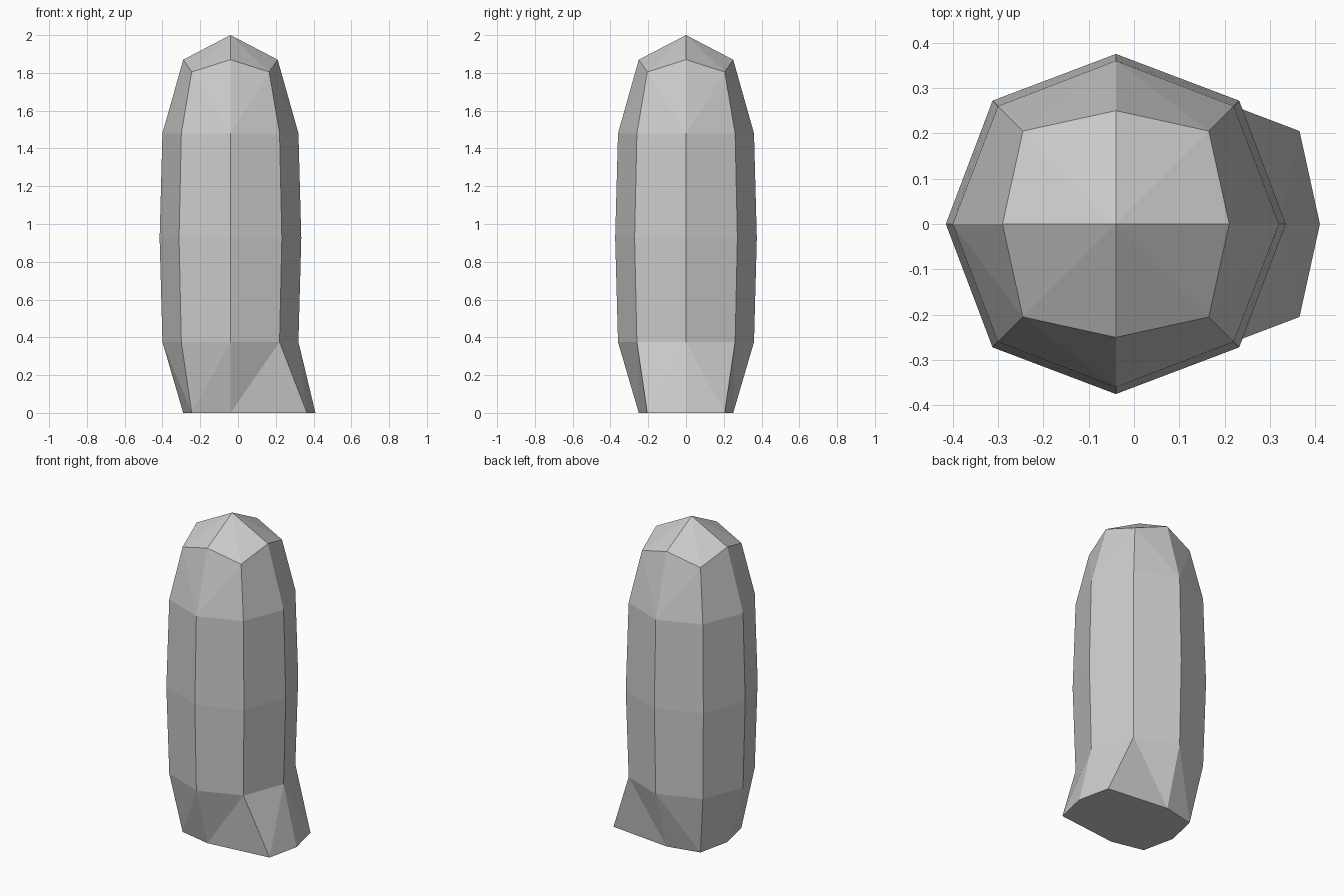
import bpy
import bmesh
from math import cos, sin, pi, sqrt

cube = bpy.data.objects.get("Cube")
if cube:
    bpy.data.objects.remove(cube, do_unlink=True)

CENTRE_X = -0.04
FLARE = 0.2
SIDES = 8

# Rings: axis radius, axis height, corner radius, corner height
RINGS = [
    (0.25, 0.0, 0.205 * sqrt(2), 0.0),
    (0.36, 0.375, 0.26 * sqrt(2), 0.375),
    (0.375, 0.925, 0.272 * sqrt(2), 0.925),
    (0.36, 1.48, 0.26 * sqrt(2), 1.48),
    (0.25, 1.87, 0.205 * sqrt(2), 1.805),
]

grey = bpy.data.materials.new("plain grey")
grey.use_nodes = True
colour = (0.6, 0.6, 0.6, 1.0)
grey.diffuse_color = colour
grey.node_tree.nodes["Principled BSDF"].inputs["Base Color"].default_value = colour

bm = bmesh.new()


def make_ring(axis_r, axis_z, corner_r, corner_z):
    ring = []
    for i in range(SIDES):
        r, z = (corner_r, corner_z) if i % 2 else (axis_r, axis_z)
        a = 2 * pi * i / SIDES
        ring.append(bm.verts.new((CENTRE_X + r * cos(a), r * sin(a), z)))
    return ring


def split_band(mid, end, flipped=()):
    """Join two rings with triangles that crease from each axis to its corners."""
    for i in range(SIDES):
        j = (i + 1) % SIDES
        axis, corner = (j, i) if i % 2 else (i, j)
        if i in flipped:
            axis, corner = corner, axis
        bm.faces.new((mid[axis], end[axis], end[corner]))
        bm.faces.new((mid[axis], end[corner], mid[corner]))


rings = [make_ring(*r) for r in RINGS]

# Foot flare on the left side
for i in (-1, 0, 1):
    rings[0][i].co.x += FLARE

# Base, tapered foot, upright walls and shoulder
bm.faces.new(rings[0])
split_band(rings[1], rings[0], flipped=(1, 6))
for low, high in ((rings[1], rings[2]), (rings[2], rings[3])):
    for i in range(SIDES):
        j = (i + 1) % SIDES
        bm.faces.new((low[i], low[j], high[j], high[i]))
split_band(rings[3], rings[4])

# Pointed cap
apex = bm.verts.new((CENTRE_X, 0, 2.0))
for i in range(SIDES):
    bm.faces.new((rings[4][i], rings[4][(i + 1) % SIDES], apex))

bmesh.ops.recalc_face_normals(bm, faces=bm.faces)
mesh = bpy.data.meshes.new("pillar_body")
bm.to_mesh(mesh)
bm.free()
mesh.materials.append(grey)
body = bpy.data.objects.new("pillar_body", mesh)
bpy.context.collection.objects.link(body)
